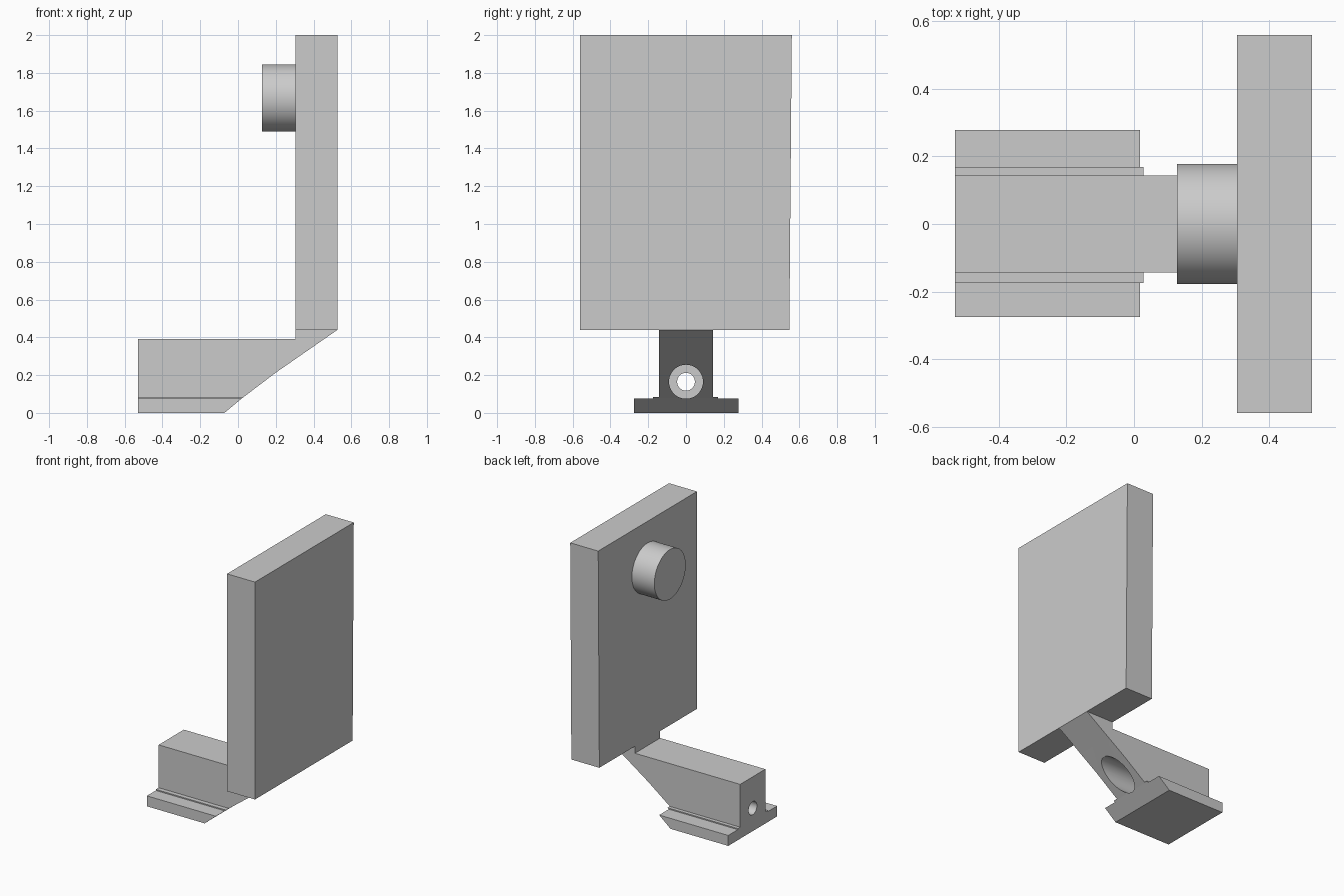
import bpy
import bmesh
import math
from mathutils import Matrix, Vector

cube = bpy.data.objects.get("Cube")
if cube:
    bpy.data.objects.remove(cube, do_unlink=True)

grey = bpy.data.materials.new("plain grey")
grey.use_nodes = True
colour = (0.6, 0.6, 0.6, 1)
grey.diffuse_color = colour
grey.node_tree.nodes["Principled BSDF"].inputs["Base Color"].default_value = colour


def finish(name, bm):
    bmesh.ops.recalc_face_normals(bm, faces=bm.faces)
    mesh = bpy.data.meshes.new(name)
    bm.to_mesh(mesh)
    bm.free()
    mesh.materials.append(grey)
    obj = bpy.data.objects.new(name, mesh)
    bpy.context.collection.objects.link(obj)
    return obj


def prism(name, points, start, end, axis):
    """Extrude a (y, z) outline along x, or an (x, z) outline along y."""
    bm = bmesh.new()
    place = (lambda a, b: (start, a, b)) if axis == "x" else (lambda a, b: (a, start, b))
    face = bm.faces.new([bm.verts.new(place(a, b)) for a, b in points])
    out = bmesh.ops.extrude_face_region(bm, geom=[face])
    move = Vector((end - start, 0, 0)) if axis == "x" else Vector((0, end - start, 0))
    bmesh.ops.translate(bm, vec=move,
                        verts=[v for v in out["geom"] if isinstance(v, bmesh.types.BMVert)])
    return finish(name, bm)


def rod(name, start, end, radius, z):
    """Cylinder lying along x."""
    bm = bmesh.new()
    turn = Matrix.Translation(((start + end) / 2, 0, z)) @ Matrix.Rotation(math.pi / 2, 4, "Y")
    bmesh.ops.create_cone(bm, cap_ends=True, segments=64, radius1=radius, radius2=radius,
                          depth=end - start, matrix=turn)
    return finish(name, bm)


def smooth(obj):
    bpy.ops.object.select_all(action="DESELECT")
    obj.select_set(True)
    bpy.context.view_layer.objects.active = obj
    bpy.ops.object.shade_smooth_by_angle(angle=math.radians(30))


def carve(obj, cutter, operation):
    mod = obj.modifiers.new("carve", "BOOLEAN")
    mod.operation = operation
    mod.solver = "EXACT"
    mod.object = cutter
    cutter.hide_render = True
    bpy.context.view_layer.objects.active = obj
    bpy.ops.object.modifier_apply(modifier=mod.name)
    bpy.data.objects.remove(cutter, do_unlink=True)


# Upright plate, very slightly tapered on one edge
prism("upright_plate", [(-0.56, 0.44), (0.547, 0.44), (0.56, 2), (-0.56, 2)],
      0.305, 0.527, "x")

# Round knob on the inner face of the plate
smooth(rod("knob", 0.127, 0.305, 0.178, 1.667))

# Arm with flanged foot: cross-section trimmed by the side outline
section = [(-0.276, 0), (0.278, 0), (0.278, 0.075), (0.169, 0.075), (0.169, 0.083),
           (0.143, 0.083), (0.143, 0.5), (-0.143, 0.5), (-0.143, 0.083),
           (-0.175, 0.083), (-0.175, 0.075), (-0.276, 0.075)]
arm = prism("arm_and_foot", section, -0.53, 0.6, "x")
side = [(-0.6, -0.08), (-0.165, -0.08), (-0.072, 0), (0.022, 0.078), (0.2, 0.213),
        (0.527, 0.44), (0.305, 0.44), (0.305, 0.39), (-0.6, 0.39)]
carve(arm, prism("side_trim", side, -0.4, 0.4, "y"), "INTERSECT")

# Stepped bore along the arm
carve(arm, rod("bore", -0.7, 0.5, 0.047, 0.165), "DIFFERENCE")
carve(arm, rod("counterbore", -0.3, 0.5, 0.09, 0.165), "DIFFERENCE")
smooth(arm)
